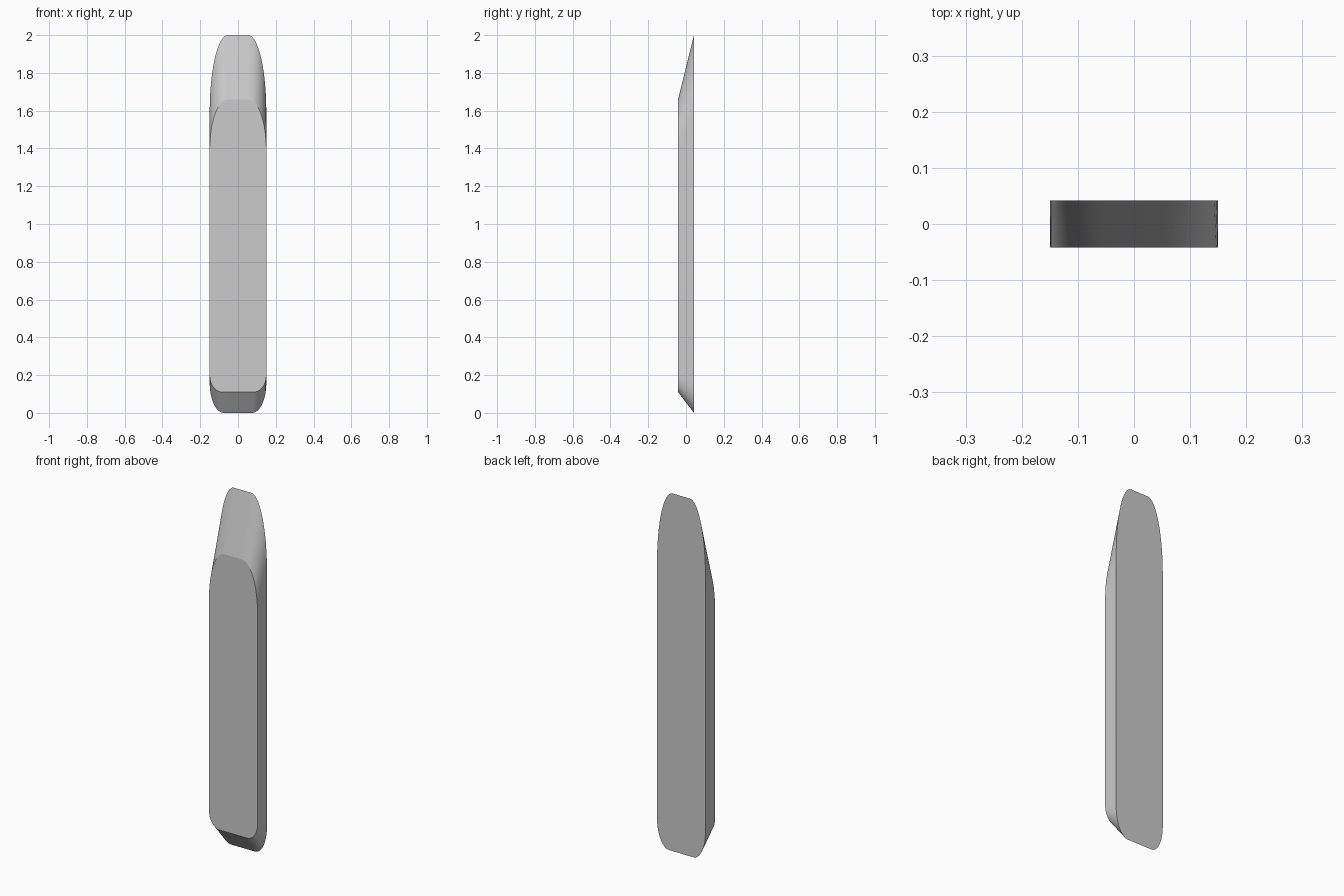
import bpy, bmesh
from math import sin, cos, pi

if "Cube" in bpy.data.objects:
    bpy.data.objects.remove(bpy.data.objects["Cube"])

W, D, STEPS = 0.15, 0.042, 12


def corner(flat, start, end):
    """Quarter ellipse from the side wall (W, start) to the end edge (flat, end)."""
    return [(flat + (W - flat) * cos(i * pi / 2 / STEPS),
             start + (end - start) * sin(i * pi / 2 / STEPS)) for i in range(STEPS + 1)]


def outline(top, bottom):
    """Closed outline, mirrored about x = 0."""
    right = corner(*bottom)[::-1] + corner(*top)
    return right + [(-x, z) for x, z in reversed(right)]


# Long back outline and shorter front outline, giving sloped ends
back = outline((0.055, 1.59, 2.0), (0.075, 0.16, 0.0))
front = outline((0.055, 1.39, 1.66), (0.083, 0.20, 0.11))

bm = bmesh.new()
fv = [bm.verts.new((x, -D, z)) for x, z in front]
bv = [bm.verts.new((x, D, z)) for x, z in back]
caps = [bm.faces.new(fv), bm.faces.new(bv[::-1])]

# Rim between the two outlines
n = len(fv)
for i in range(n):
    j = (i + 1) % n
    f = bm.faces.new((fv[i], bv[i], bv[j], fv[j]))
    f.smooth = True
for f in caps:
    f.smooth = False
    for e in f.edges:
        e.smooth = False
bmesh.ops.recalc_face_normals(bm, faces=bm.faces[:])

mesh = bpy.data.meshes.new("bevelled_slab")
bm.to_mesh(mesh)
bm.free()
slab = bpy.data.objects.new("bevelled_slab", mesh)
bpy.context.collection.objects.link(slab)
